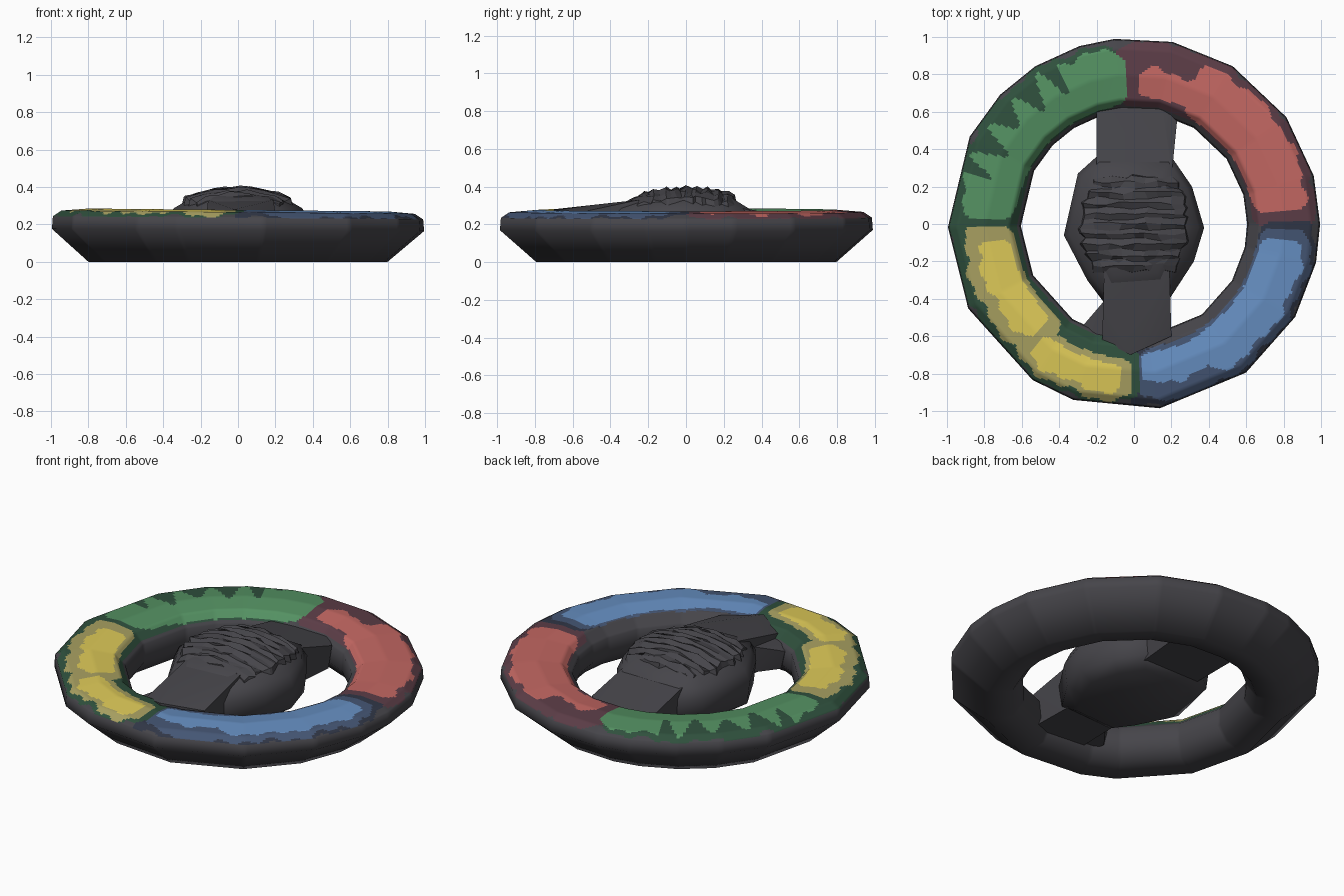
import bpy, bmesh, math, random

random.seed(4)
cube = bpy.data.objects.get("Cube")
if cube:
    bpy.data.objects.remove(cube)


def material(name, rgb):
    lin = [((c / 255 + 0.055) / 1.055) ** 2.4 for c in rgb] + [1]
    m = bpy.data.materials.new(name)
    m.use_nodes = True
    m.diffuse_color = lin
    m.node_tree.nodes["Principled BSDF"].inputs["Base Color"].default_value = lin
    return m


COLOURS = {
    "charcoal": (70, 69, 74), "green": (84, 145, 98), "dark green": (47, 80, 61),
    "red": (195, 103, 98), "dark red": (92, 61, 71), "blue": (102, 143, 194),
    "dark blue": (68, 85, 115), "yellow": (222, 202, 88), "olive": (168, 160, 97),
    "navy": (48, 54, 70),
}
MATS = {n: material(n, c) for n, c in COLOURS.items()}
NAMES = list(COLOURS)


def finish(name, bm, mats, smooth=None):
    bmesh.ops.recalc_face_normals(bm, faces=bm.faces)
    mesh = bpy.data.meshes.new(name)
    bm.to_mesh(mesh)
    bm.free()
    for n in mats:
        mesh.materials.append(MATS[n])
    ob = bpy.data.objects.new(name, mesh)
    bpy.context.collection.objects.link(ob)
    if smooth:
        bpy.ops.object.select_all(action="DESELECT")
        ob.select_set(True)
        bpy.context.view_layer.objects.active = ob
        bpy.ops.object.shade_smooth_by_angle(angle=math.radians(smooth))


# Painted patches on the ring: colour, start and end angle, inner and outer radius
PATCHES = [
    ("dark red", -1, 97, 0.61, 0.985), ("navy", -92, 1, 0.66, 0.985),
    ("dark green", 94, 272, 0.61, 0.98), ("dark blue", -88, -2, 0.66, 0.965),
    ("green", 93, 178, 0.63, 0.94), ("red", 5, 67, 0.635, 0.94),
    ("red", 58, 88, 0.68, 0.83), ("blue", -62, -6, 0.675, 0.92),
    ("blue", -87, -50, 0.69, 0.86), ("olive", 181, 235, 0.64, 0.92),
    ("olive", 226, 269, 0.72, 0.95), ("yellow", 187, 228, 0.665, 0.85),
    ("yellow", 231, 265, 0.755, 0.91),
]


def wobble(a):
    return 0.012 * math.sin(a / 3.1) + 0.01 * math.sin(a / 1.3 + 1)


def paint(x, y, z):
    if z < 0.222:
        return 0
    angle, r = math.degrees(math.atan2(y, x)), math.hypot(x, y)
    result = "charcoal"
    for name, a0, a1, r0, r1 in PATCHES:
        a = angle + 360 if angle < a0 else angle
        outer = r1 + wobble(a)
        if name == "green" and 116 < a < 163:      # ragged outer edge
            outer -= 0.08 + 0.08 * math.sin(a * 0.55)
        u = (2 * a - a0 - a1) / (a1 - a0)
        v = (2 * r - r0 - outer) / (outer - r0)
        if abs(u) ** 8 + abs(v) ** 6 < 1:          # rounded ends
            result = name
    return NAMES.index(result)


# Ring: uneven faceted loop, with fine faces on top for the painted patches
PROFILE = [(0.66, 0.025), (0.8, 0), (0.995, 0.17), (0.99, 0.235), (0.945, 0.265),
           (0.8, 0.277), (0.67, 0.26), (0.61, 0.2), (0.605, 0.1)]
CORNERS = [0, 15, 35, 58, 78, 96, 107, 122, 136, 152, 181, 207, 237, 251, 278,
           307, 330, 348, 360]
section = []
for i, (r, z) in enumerate(PROFILE):
    r2, z2 = PROFILE[(i + 1) % len(PROFILE)]
    n = max(1, round(math.hypot(r2 - r, z2 - z) / 0.012)) if min(z, z2) > 0.19 else 1
    section += [(r + (r2 - r) * k / n, z + (z2 - z) * k / n) for k in range(n)]

bm = bmesh.new()
loops = []
for start, end in zip(CORNERS, CORNERS[1:]):
    a, b = math.radians(start), math.radians(end)
    for k in range(end - start):
        t = k / (end - start)
        cx = math.cos(a) * (1 - t) + math.cos(b) * t
        cy = math.sin(a) * (1 - t) + math.sin(b) * t
        loops.append([bm.verts.new((r * cx, r * cy, z * (1 - 0.035 * r * cx)))
                      for r, z in section])
for i, loop in enumerate(loops):
    after = loops[(i + 1) % len(loops)]
    for j in range(len(section)):
        k = (j + 1) % len(section)
        f = bm.faces.new((loop[j], after[j], after[k], loop[k]))
        f.material_index = paint(*f.calc_center_median())
finish("ring", bm, NAMES, 75)

# Hub body: stacked outlines, steep sides with a dome above
OUTLINE = [(0.375, -0.02), (0.31, 0.2), (0.2, 0.36), (-0.2, 0.36), (-0.3, 0.27),
           (-0.375, -0.06), (-0.25, -0.3), (-0.16, -0.42), (0.19, -0.4), (0.32, -0.2)]
bm = bmesh.new()
rows = [[bm.verts.new((x * s, y * s, z)) for x, y in OUTLINE]
        for s, z in ((0.75, 0.04), (0.96, 0.09), (1, 0.22), (0.92, 0.285),
                     (0.65, 0.345), (0.3, 0.375))]
for low, high in zip(rows, rows[1:]):
    for j in range(len(low)):
        k = (j + 1) % len(low)
        bm.faces.new((low[j], low[k], high[k], high[j]))
bm.faces.new(rows[0])
bm.faces.new(rows[-1])
finish("hub_body", bm, ["charcoal"], 60)


# Arms joining the hub to the ring
def arm(name, tops, floor):
    bm = bmesh.new()
    for x, y, z in tops:
        bm.verts.new((x, y, z))
        bm.verts.new((x * 0.9, y, floor))
    bmesh.ops.convex_hull(bm, input=bm.verts)
    finish(name, bm, ["charcoal"], 40)


arm("front_arm", [(-0.16, -0.25, 0.33), (0.19, -0.25, 0.33), (0.2, -0.6, 0.255),
                  (-0.02, -0.7, 0.28), (-0.17, -0.62, 0.24)], 0.07)
arm("front_arm_flare", [(-0.15, -0.4, 0.24), (-0.27, -0.54, 0.19),
                        (-0.25, -0.64, 0.2), (0, -0.64, 0.24)], 0.08)
arm("back_arm", [(-0.2, 0.25, 0.3), (0.2, 0.25, 0.3), (0.19, 0.4, 0.265),
                 (0.23, 0.55, 0.21), (0.15, 0.63, 0.215), (-0.2, 0.63, 0.215)], 0.07)

# Crumpled cap: ridges running across the top of the hub
COLS, ROWS = 8, 18
bm = bmesh.new()
grid = []
for j in range(ROWS + 1):
    v = 2 * j / ROWS - 1
    ridge = 0.006 if j % 2 else -0.006
    row = []
    for i in range(COLS + 1):
        u = 2 * i / COLS - 1
        x = 0.28 * u * (1 - 0.25 * v * v) + random.uniform(-0.015, 0.015)
        y = 0.25 * v + random.uniform(-0.01, 0.01)
        z = 0.395 - 0.05 * u * u - 0.035 * v * v + ridge + random.uniform(-0.008, 0.008)
        row.append(bm.verts.new((x, y, z)))
    grid.append(row)
for low, high in zip(grid, grid[1:]):
    for i in range(COLS):
        bm.faces.new((low[i], low[i + 1], high[i + 1], high[i]))
rim = [e for e in bm.edges if e.is_boundary]
for v in bmesh.ops.extrude_edge_only(bm, edges=rim)["geom"]:
    if isinstance(v, bmesh.types.BMVert):
        v.co.x *= 1.06
        v.co.y *= 1.06
        v.co.z -= 0.07
finish("crumpled_cap", bm, ["charcoal"])
